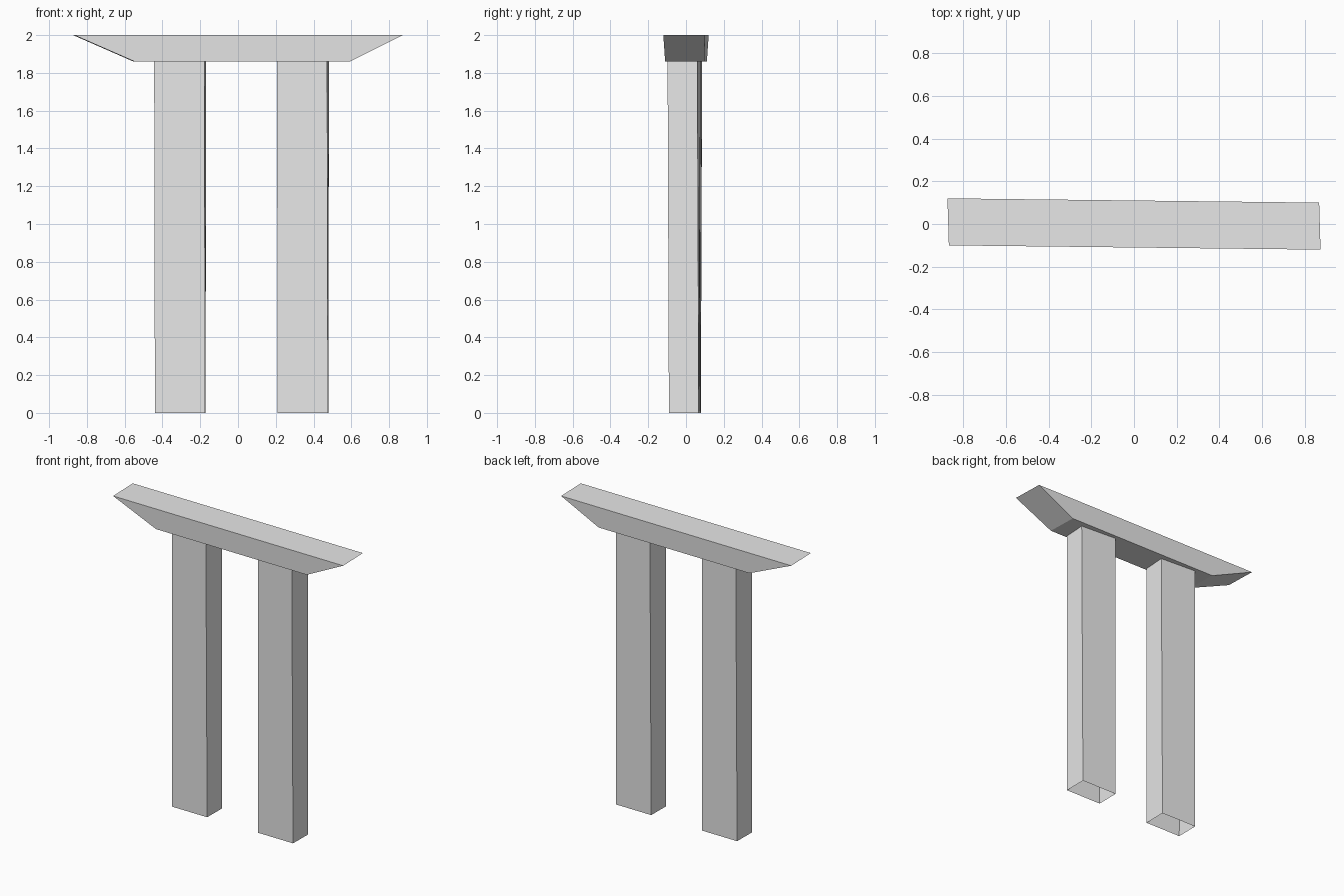
import bpy
import math

cube = bpy.data.objects.get("Cube")
if cube:
    bpy.data.objects.remove(cube, do_unlink=True)

# Single plain stone colour
stone = bpy.data.materials.new("light_grey")
stone.use_nodes = True
GREY = (0.8, 0.8, 0.8, 1.0)
stone.diffuse_color = GREY
stone.node_tree.nodes["Principled BSDF"].inputs["Base Color"].default_value = GREY


def loft(name, lower, upper, z0, z1, closed_bottom):
    """Join two four-cornered outlines with flat sides."""
    verts = [(x, y, z0) for x, y in lower] + [(x, y, z1) for x, y in upper]
    faces = [(i, (i + 1) % 4, (i + 1) % 4 + 4, i + 4) for i in range(4)]
    faces.append((4, 5, 6, 7))
    if closed_bottom:
        faces.append((3, 2, 1, 0))
    mesh = bpy.data.meshes.new(name)
    mesh.from_pydata(verts, [], faces)
    mesh.materials.append(stone)
    obj = bpy.data.objects.new(name, mesh)
    bpy.context.collection.objects.link(obj)
    return obj


def skewed_outline(cx, half_x, half_y, skew_x, skew_y):
    """Slightly skewed rectangle, counter-clockwise from the front right-hand corner."""
    corners = [(-half_x, -half_y), (half_x, -half_y), (half_x, half_y), (-half_x, half_y)]
    return [(cx + x + skew_x * y, y + skew_y * x) for x, y in corners]


def turned_outline(cx, cy, half_x, half_y, angle):
    """Rectangle turned about its centre."""
    c, s = math.cos(angle), math.sin(angle)
    corners = [(-half_x, -half_y), (half_x, -half_y), (half_x, half_y), (-half_x, half_y)]
    return [(cx + x * c - y * s, cy + x * s + y * c) for x, y in corners]


# Flared lintel, wider at the top
BEAM_Z = 1.86
loft("lintel",
     skewed_outline(0.02, 0.57, 0.104, -0.03, -0.0115),
     skewed_outline(0.0, 0.87, 0.11, -0.03, -0.0115),
     BEAM_Z, 2.0, True)

# Two hollow pillars, open underneath, with a faint twist
for name, cx, cy in (("right_pillar", -0.306, -0.002), ("left_pillar", 0.344, -0.01)):
    loft(name,
         turned_outline(cx, cy, 0.133, 0.079, -0.0115),
         turned_outline(cx, cy, 0.133, 0.079, -0.065),
         0.0, BEAM_Z, False)
